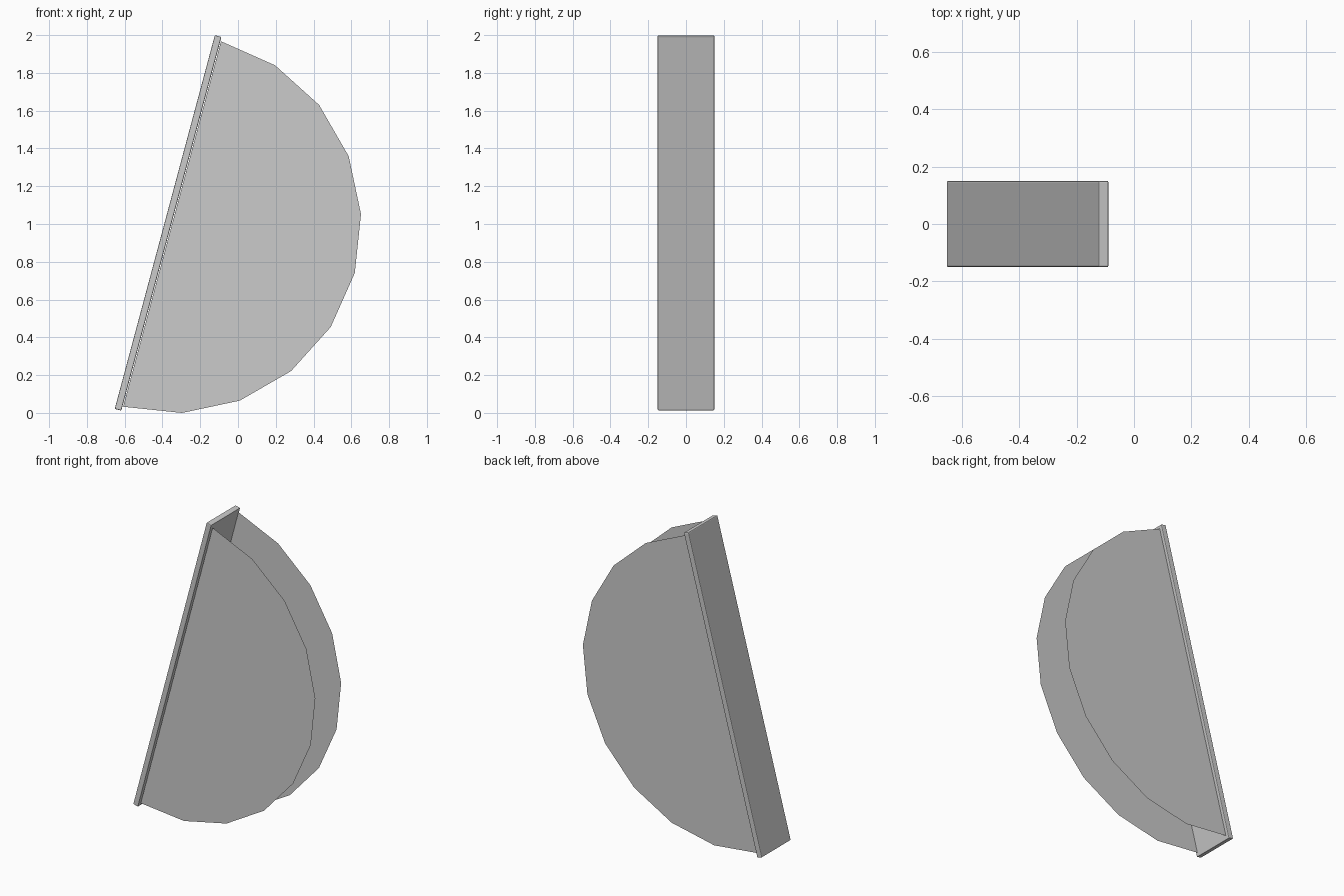
import bpy, bmesh, math
from mathutils import Matrix

if "Cube" in bpy.data.objects:
    bpy.data.objects.remove(bpy.data.objects["Cube"])

# Shared frame: chord centre, leaning 15 degrees
FRAME = Matrix.Translation((-0.349, 0, 1.0)) @ Matrix.Rotation(math.radians(15), 4, 'Y')
RADIUS, HALF_GAP, SEGMENTS = 1.0015, 0.133, 10


def finish(name, bm):
    mesh = bpy.data.meshes.new(name)
    bm.to_mesh(mesh)
    bm.free()
    obj = bpy.data.objects.new(name, mesh)
    obj.matrix_world = FRAME
    bpy.context.collection.objects.link(obj)
    return obj


# Leaning back board with softened edges
bm = bmesh.new()
bmesh.ops.create_cube(bm, size=1)
bmesh.ops.scale(bm, vec=(0.036, 0.30, 2.048), verts=bm.verts)
bmesh.ops.translate(bm, vec=(-0.022, 0, 0), verts=bm.verts)
board = finish("back_board", bm)
bevel = board.modifiers.new("soft_edges", 'BEVEL')
bevel.width = 0.005
bevel.segments = 2

# Two thin half discs joined by a flat strip along the chord, open at the curve
bm = bmesh.new()
rims = []
for y in (-HALF_GAP, HALF_GAP):
    rim = []
    for i in range(SEGMENTS + 1):
        a = math.pi * i / SEGMENTS
        rim.append(bm.verts.new((RADIUS * math.sin(a), y, RADIUS * math.cos(a))))
    bm.faces.new(rim if y < 0 else rim[::-1])
    rims.append(rim)
front, back = rims
bm.faces.new((front[0], front[-1], back[-1], back[0]))
finish("half_disc_sides", bm)
